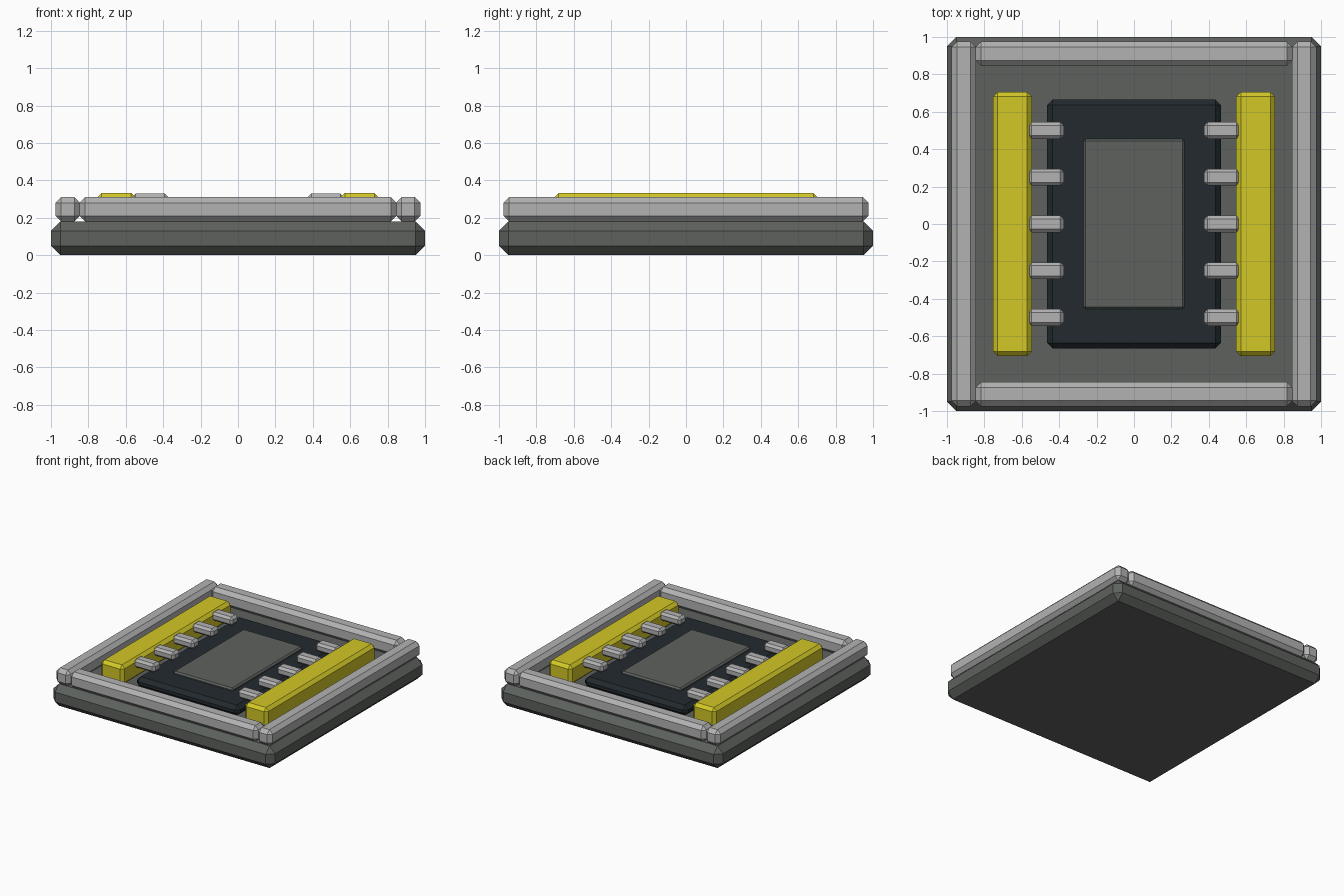
import bpy, bmesh
from mathutils import Matrix, Vector

if "Cube" in bpy.data.objects:
    bpy.data.objects.remove(bpy.data.objects["Cube"])


def material(name, rgb):
    mat = bpy.data.materials.new(name)
    mat.diffuse_color = (*rgb, 1)
    mat.use_nodes = True
    mat.node_tree.nodes["Principled BSDF"].inputs["Base Color"].default_value = mat.diffuse_color
    return mat


DARK = material("dark_grey", (0.11, 0.12, 0.11))
BLACK = material("blue_black", (0.016, 0.023, 0.028))
LIGHT = material("light_grey", (0.45, 0.45, 0.45))
YELLOW = material("yellow", (0.65, 0.58, 0.02))


def block(name, lo, hi, bevel, mat):
    """Box between two corners with every edge chamfered."""
    lo, hi = Vector(lo), Vector(hi)
    bm = bmesh.new()
    bmesh.ops.create_cube(bm, size=1, matrix=Matrix.Translation((lo + hi) / 2)
                          @ Matrix.Diagonal((*(hi - lo), 1)))
    bmesh.ops.bevel(bm, geom=bm.edges[:], offset=bevel, segments=1,
                    profile=0.5, affect='EDGES')
    mesh = bpy.data.meshes.new(name)
    bm.to_mesh(mesh)
    bm.free()
    mesh.materials.append(mat)
    obj = bpy.data.objects.new(name, mesh)
    bpy.context.collection.objects.link(obj)
    return obj


# Base plate
block("base_plate", (-1, -1, 0), (1, 1, 0.18), 0.05, DARK)

# Chip body and the raised die on it
block("chip_body", (-0.465, -0.665, 0.17), (0.465, 0.665, 0.255), 0.03, BLACK)
block("chip_die", (-0.27, -0.455, 0.22), (0.27, 0.455, 0.275), 0.012, DARK)

for s, side in ((-1, "left"), (1, "right")):
    # Frame rails: long ones at the sides, short ones between them
    c = s * 0.91
    block(f"{side}_rail", (c - 0.065, -0.975, 0.18), (c + 0.065, 0.975, 0.31), 0.03, LIGHT)
    end = "front" if s < 0 else "back"
    block(f"{end}_rail", (-0.848, c - 0.065, 0.18), (0.848, c + 0.065, 0.31), 0.03, LIGHT)

    # Yellow contact bar
    c = s * 0.65
    block(f"{side}_contact_bar", (c - 0.104, -0.706, 0.17), (c + 0.104, 0.706, 0.332), 0.025, YELLOW)

    # Row of five pins bridging chip and bar
    c = s * 0.47
    for i in range(5):
        y = -0.5 + 0.25 * i
        block(f"{side}_pin_{i + 1}", (c - 0.095, y - 0.045, 0.26),
              (c + 0.095, y + 0.045, 0.33), 0.018, LIGHT)
